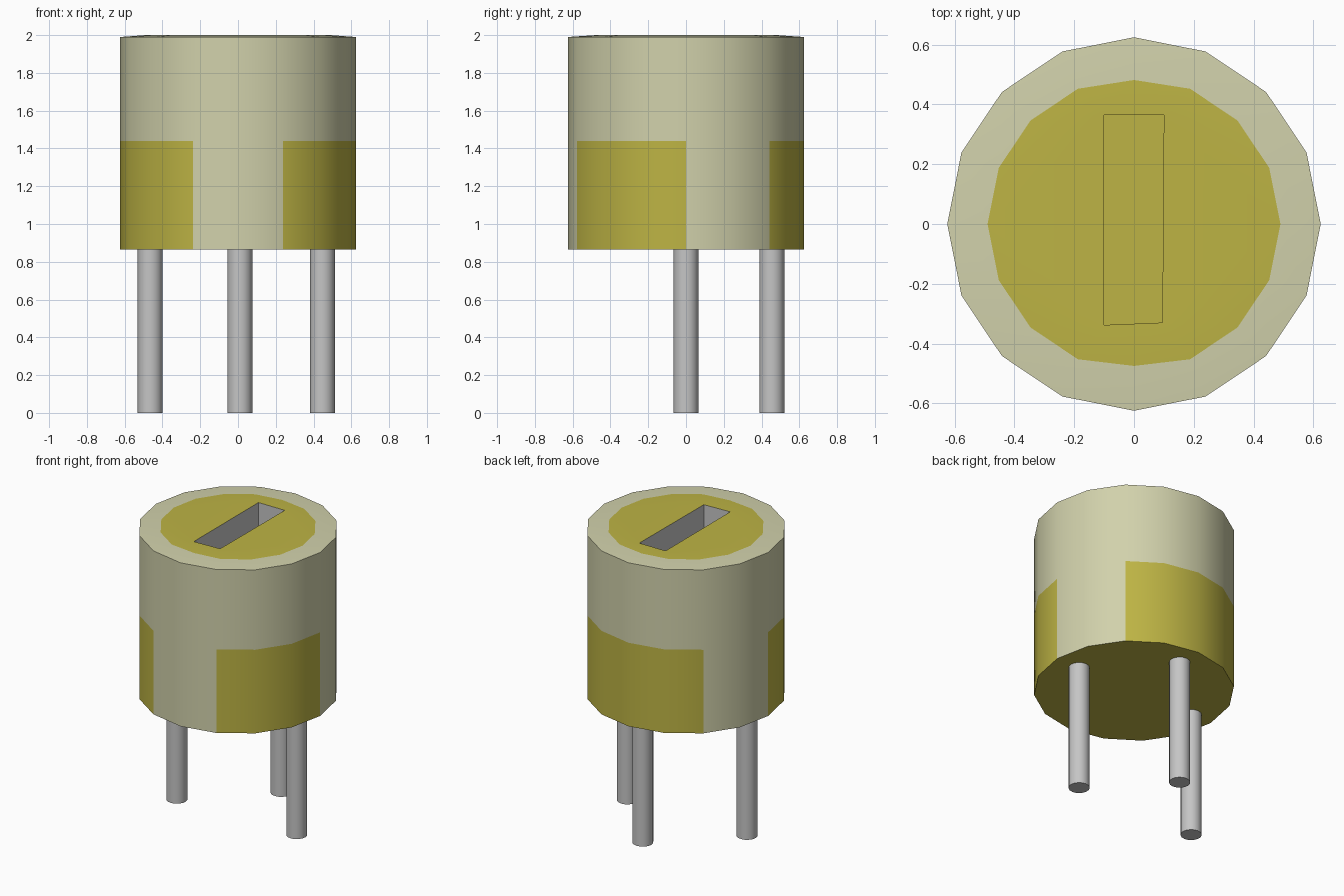
import bpy, bmesh, math

cube = bpy.data.objects.get("Cube")
if cube:
    bpy.data.objects.remove(cube)

SIDES, RADIUS, CAP_RADIUS = 16, 0.625, 0.49
BASE, BAND, RIM, TOP = 0.865, 1.44, 1.99, 2.0
SLOT_DEPTH = 0.3


def material(name, color):
    mat = bpy.data.materials.new(name)
    mat.use_nodes = True
    mat.diffuse_color = (*color, 1)
    mat.node_tree.nodes["Principled BSDF"].inputs["Base Color"].default_value = (*color, 1)
    return mat


cream = material("cream plastic", (0.64, 0.64, 0.41))
yellow = material("mustard yellow", (0.51, 0.455, 0.058))
metal = material("grey metal", (0.56, 0.56, 0.56))


def finish(name, bm, mats):
    bmesh.ops.recalc_face_normals(bm, faces=bm.faces)
    mesh = bpy.data.meshes.new(name)
    bm.to_mesh(mesh)
    bm.free()
    for mat in mats:
        mesh.materials.append(mat)
    obj = bpy.data.objects.new(name, mesh)
    bpy.context.collection.objects.link(obj)
    bpy.ops.object.select_all(action="DESELECT")
    obj.select_set(True)
    bpy.context.view_layer.objects.active = obj
    bpy.ops.object.shade_smooth_by_angle(angle=math.radians(30))
    return obj


def ring(bm, radius, z):
    angles = [math.tau * i / SIDES for i in range(SIDES)]
    return [bm.verts.new((radius * math.cos(a), radius * math.sin(a), z)) for a in angles]


def bridge(bm, low, high):
    n = len(low)
    return [bm.faces.new((low[i], low[(i + 1) % n], high[(i + 1) % n], high[i])) for i in range(n)]


# Housing: stacked rings, with side panels coloured by direction
bm = bmesh.new()
bottom, middle, rim = (ring(bm, RADIUS, z) for z in (BASE, BAND, RIM))
cap_edge = ring(bm, CAP_RADIUS, TOP)
for v in cap_edge:
    v.co.y = max(-0.475, min(0.482, v.co.y))
bm.faces.new(bottom).material_index = 1
for face in bridge(bm, bottom, middle):
    c = face.calc_center_median()
    angle = math.degrees(math.atan2(c.y, c.x)) % 360
    if 45 < angle < 135 or 180 < angle < 247.5 or angle > 292.5:
        face.material_index = 1
bridge(bm, middle, rim)
bridge(bm, rim, cap_edge)

# Adjuster cap with a screwdriver slot sunk into it
outline = [(-0.1, -0.338), (0.095, -0.33), (0.1, 0.365), (-0.1, 0.365)]
slot_top = [bm.verts.new((x, y, TOP)) for x, y in outline]
slot_floor = [bm.verts.new((x, y, TOP - SLOT_DEPTH)) for x, y in outline]
for face in bridge(bm, slot_floor, slot_top):
    face.material_index = 2
bm.faces.new(slot_floor).material_index = 1
edges = []
for loop in (cap_edge, slot_top):
    for a, b in zip(loop, loop[1:] + loop[:1]):
        edges.append(bm.edges.get((a, b)))
fill = bmesh.ops.triangle_fill(bm, edges=edges, use_beauty=True)
for item in fill["geom"]:
    if isinstance(item, bmesh.types.BMFace):
        item.material_index = 1
finish("housing", bm, (cream, yellow, metal))

# Three round connector pins
for name, x, y in (("left_pin", 0.447, 0), ("right_pin", -0.465, 0), ("back_pin", 0.01, 0.455)):
    bm = bmesh.new()
    bmesh.ops.create_cone(bm, cap_ends=True, segments=SIDES, radius1=0.066, radius2=0.066, depth=BASE)
    bmesh.ops.translate(bm, verts=bm.verts, vec=(x, y, BASE / 2))
    finish(name, bm, (metal,))
